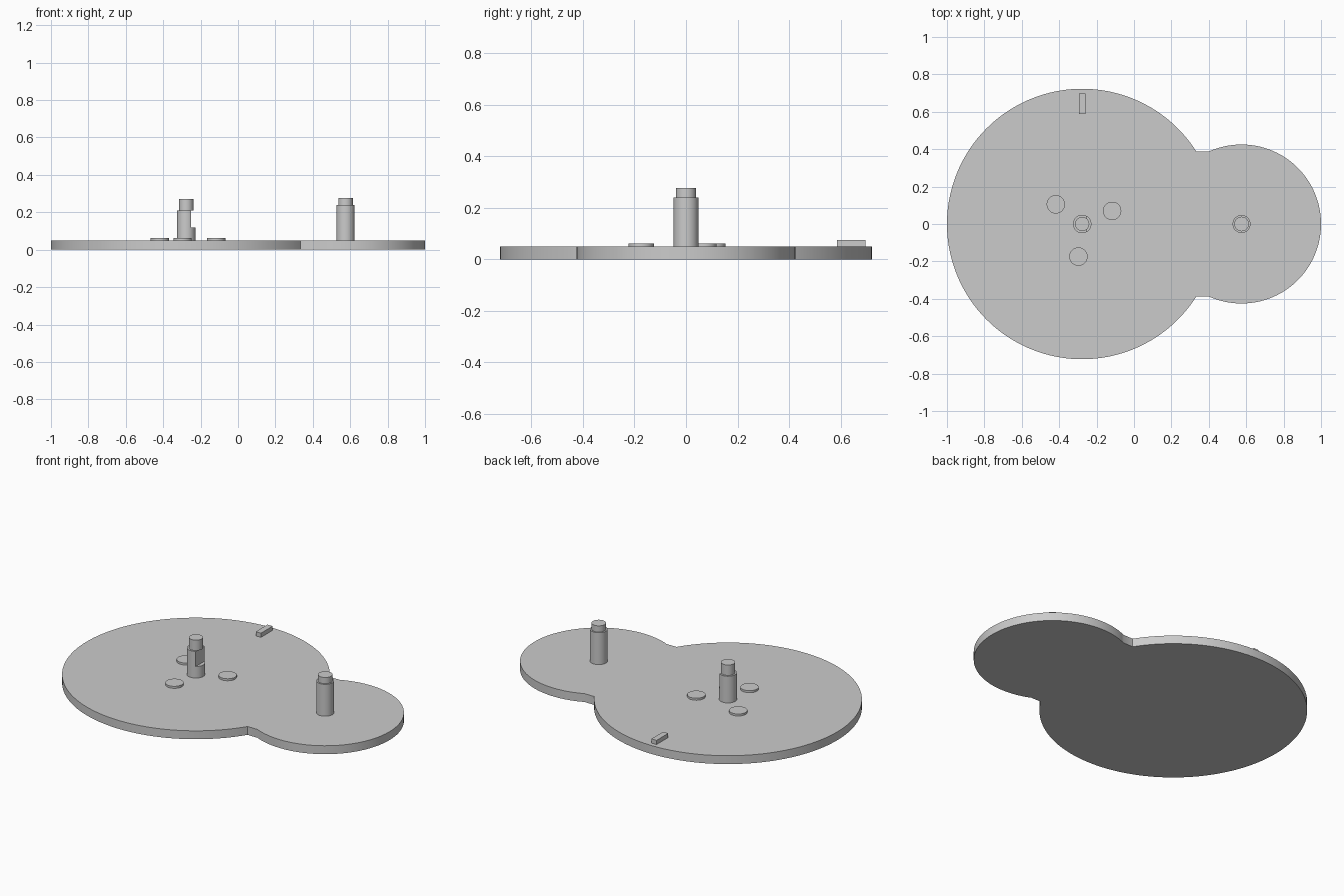
import bpy
import bmesh
from math import sin, cos, asin, pi, tau

if "Cube" in bpy.data.objects:
    bpy.data.objects.remove(bpy.data.objects["Cube"], do_unlink=True)

grey = bpy.data.materials.new("plain_grey")
grey.use_nodes = True
colour = (0.6, 0.6, 0.6, 1)
grey.diffuse_color = colour
grey.node_tree.nodes["Principled BSDF"].inputs["Base Color"].default_value = colour

PLATE_TOP = 0.05
SUNK = 0.03           # hidden foot of each part inside the plate
BIG_X, BIG_R = -0.277, 0.723
SMALL_X, SMALL_R = 0.575, 0.425
NECK = 0.387          # half width of the neck between the discs


def arc(x, y, r, start, end, n):
    return [(x + r * cos(start + (end - start) * i / n),
             y + r * sin(start + (end - start) * i / n)) for i in range(n + 1)]


def circle(x, y, r, n=48):
    return arc(x, y, r, 0, tau, n)[:-1]


def stack(name, layers):
    """Skin a solid through outlines of equal length, each with a height."""
    bm = bmesh.new()
    rings = [[bm.verts.new((x, y, z)) for x, y in outline] for outline, z in layers]
    for low, high in zip(rings, rings[1:]):
        for i in range(len(low)):
            j = (i + 1) % len(low)
            bm.faces.new((low[i], low[j], high[j], high[i]))
    bm.faces.new(rings[0][::-1])
    bm.faces.new(rings[-1])
    bmesh.ops.recalc_face_normals(bm, faces=bm.faces)
    mesh = bpy.data.meshes.new(name)
    bm.to_mesh(mesh)
    bm.free()
    mesh.materials.append(grey)
    obj = bpy.data.objects.new(name, mesh)
    bpy.context.collection.objects.link(obj)
    return obj


def select(obj):
    bpy.ops.object.select_all(action="DESELECT")
    obj.select_set(True)
    bpy.context.view_layer.objects.active = obj


def smooth(obj):
    select(obj)
    bpy.ops.object.shade_smooth_by_angle(angle=pi / 6)


def rectangle(x0, x1, y0, y1):
    return [(x0, y0), (x1, y0), (x1, y1), (x0, y1)]


def post(name, x, r, shoulder, tip_r, top):
    body, tip = circle(x, 0, r), circle(x, 0, tip_r)
    return stack(name, [(body, SUNK), (body, shoulder), (tip, shoulder), (tip, top)])


# Base plate: two discs joined by a short straight neck
big, small = asin(NECK / BIG_R), pi - asin(NECK / SMALL_R)
outline = (arc(BIG_X, 0, BIG_R, big, tau - big, 120)
           + arc(SMALL_X, 0, SMALL_R, -small, small, 90))
smooth(stack("base_plate", [(outline, 0), (outline, PLATE_TOP)]))

# Post on the small disc
smooth(post("small_disc_post", SMALL_X, 0.048, 0.24, 0.039, 0.277))

# Post on the large disc, with a flat cut in its side under the tip
keyed = post("large_disc_post", BIG_X, 0.049, 0.209, 0.038, 0.271)
notch = rectangle(BIG_X + 0.027, BIG_X + 0.1, -0.1, 0.1)
cutter = stack("notch_cutter", [(notch, 0.119), (notch, 0.209)])
cutter.hide_render = True
cut = keyed.modifiers.new("notch", "BOOLEAN")
cut.operation = "DIFFERENCE"
cut.solver = "EXACT"
cut.object = cutter
select(keyed)
bpy.ops.object.modifier_apply(modifier=cut.name)
bpy.data.objects.remove(cutter, do_unlink=True)
smooth(keyed)

# Three low round pads around the large disc post
for i, (x, y) in enumerate([(-0.418, 0.105), (-0.117, 0.07), (-0.297, -0.174)]):
    pad = circle(x, y, 0.049)
    smooth(stack(f"round_pad_{i + 1}", [(pad, SUNK), (pad, 0.062)]))

# Marker block near the rear rim
block = rectangle(BIG_X - 0.017, BIG_X + 0.017, 0.587, 0.697)
stack("marker_block", [(block, SUNK), (block, 0.075)])
